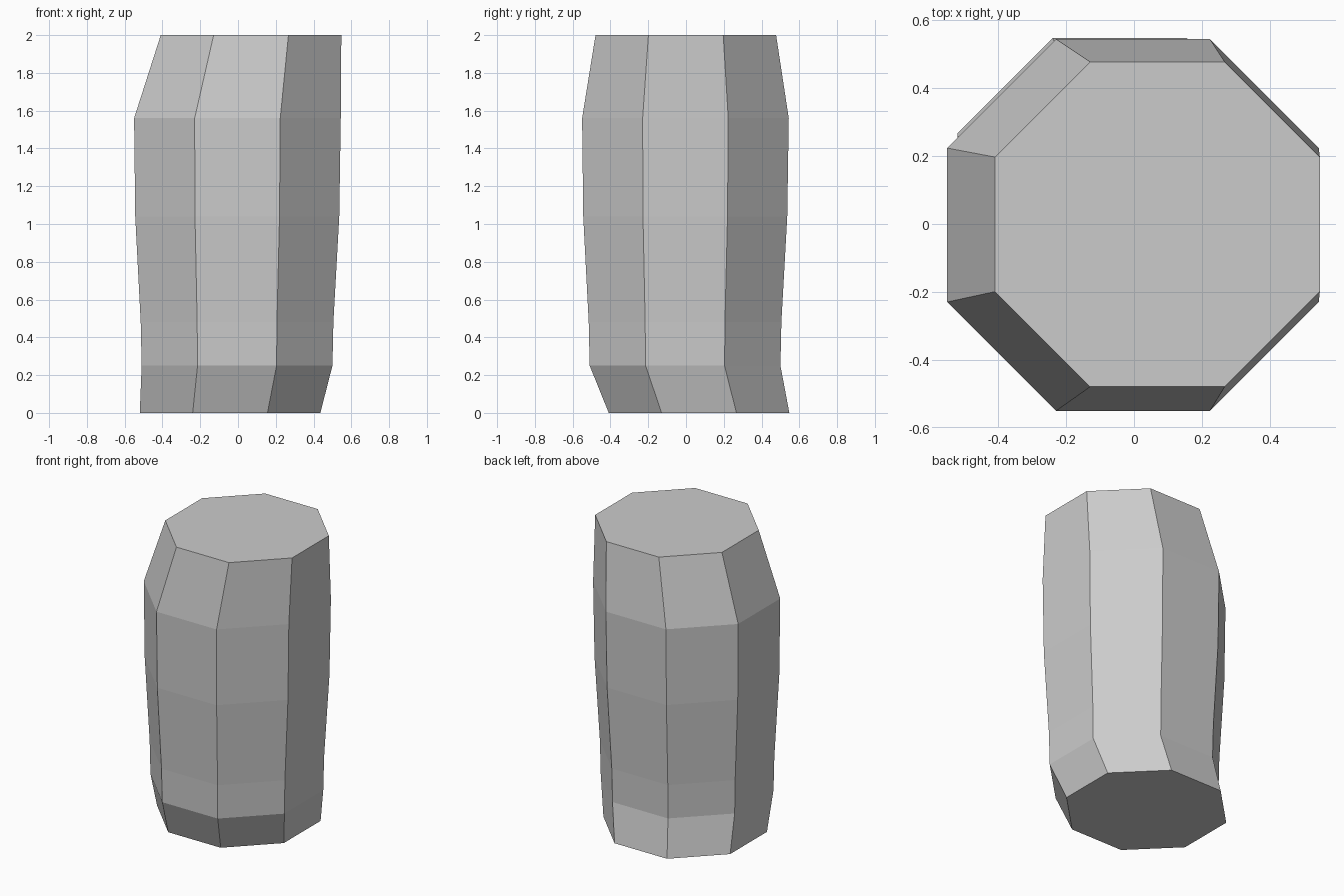
import bpy, bmesh, math

cube = bpy.data.objects.get("Cube")
if cube:
    bpy.data.objects.remove(cube, do_unlink=True)

SIDES = 8

# Stacked octagonal sections: height, centre x, centre y, half width across flats
SECTIONS = [
    (0.00, -0.042, 0.069, 0.478),
    (0.25, -0.005, -0.005, 0.505),
    (0.48, -0.005, -0.005, 0.510),
    (1.04, -0.004, -0.004, 0.540),
    (1.56, -0.003, -0.003, 0.547),
    (2.00, 0.069, -0.001, 0.478),
]


def make_material(name, value):
    mat = bpy.data.materials.new(name)
    mat.use_nodes = True
    colour = (value, value, value, 1.0)
    mat.diffuse_color = colour
    mat.node_tree.nodes["Principled BSDF"].inputs["Base Color"].default_value = colour
    return mat


def add_ring(bm, z, cx, cy, half):
    radius = half / math.cos(math.pi / SIDES)
    angles = [(i + 0.5) * math.tau / SIDES for i in range(SIDES)]
    return [bm.verts.new((cx + radius * math.cos(a), cy + radius * math.sin(a), z))
            for a in angles]


# Faceted column with leaning ends
bm = bmesh.new()
rings = [add_ring(bm, *section) for section in SECTIONS]
for low, high in zip(rings, rings[1:]):
    for i in range(SIDES):
        j = (i + 1) % SIDES
        bm.faces.new((low[i], low[j], high[j], high[i]))

# End caps
bm.faces.new(rings[0][::-1])
bm.faces.new(rings[-1])
bmesh.ops.recalc_face_normals(bm, faces=bm.faces[:])

mesh = bpy.data.meshes.new("octagonal_column")
bm.to_mesh(mesh)
bm.free()
mesh.materials.append(make_material("light grey", 0.6))
column = bpy.data.objects.new("octagonal_column", mesh)
bpy.context.collection.objects.link(column)
